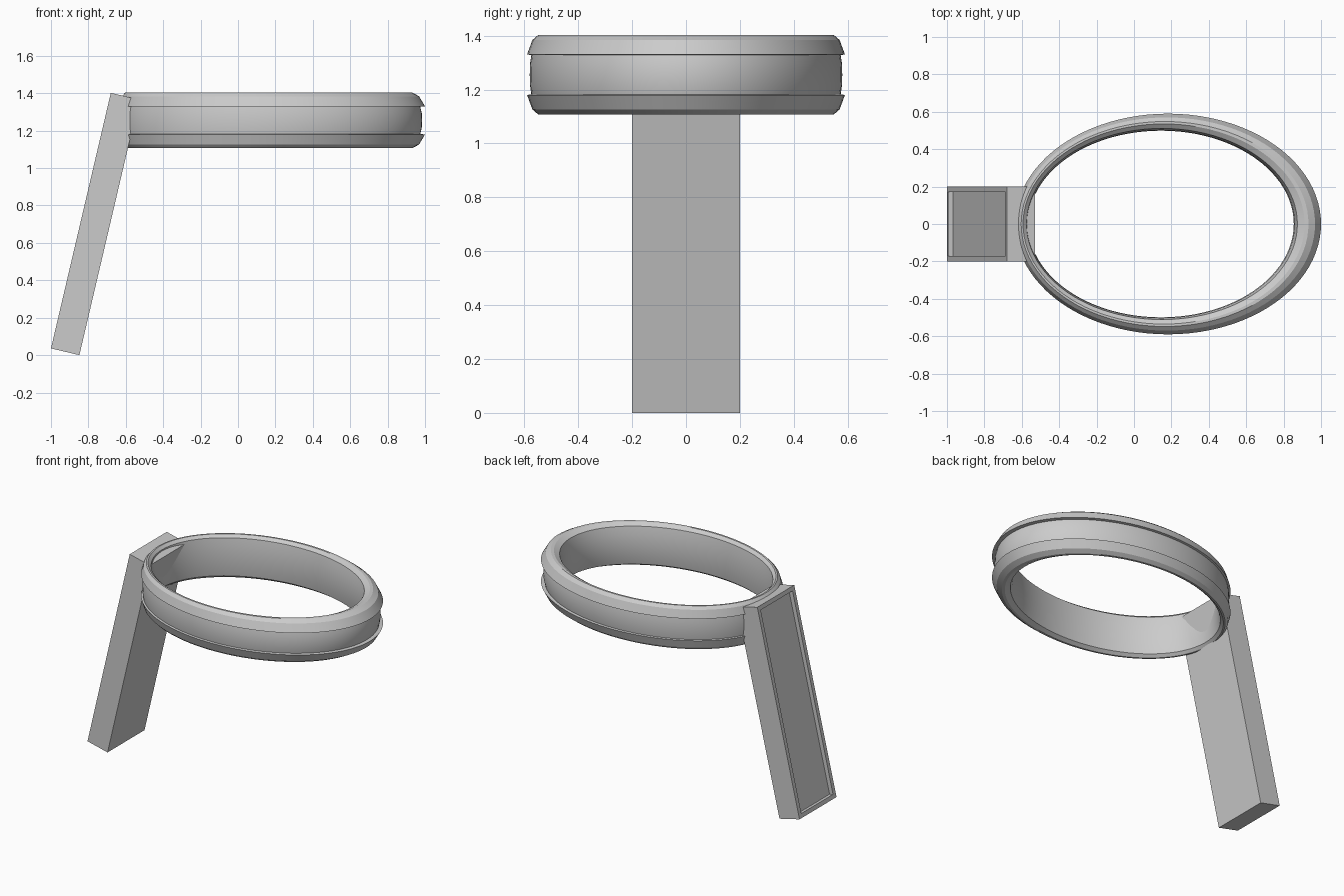
import bpy, bmesh, math
from mathutils import Vector

if "Cube" in bpy.data.objects:
    bpy.data.objects.remove(bpy.data.objects["Cube"])


def finish(name, bm, smooth=False):
    bmesh.ops.recalc_face_normals(bm, faces=bm.faces[:])
    mesh = bpy.data.meshes.new(name)
    bm.to_mesh(mesh)
    bm.free()
    ob = bpy.data.objects.new(name, mesh)
    bpy.context.collection.objects.link(ob)
    if smooth:
        bpy.ops.object.select_all(action='DESELECT')
        bpy.context.view_layer.objects.active = ob
        ob.select_set(True)
        bpy.ops.object.shade_smooth_by_angle(angle=math.radians(25))
    return ob


# Oval band: upper half of the cross-section as (half width in y, z), from outside to inside
MID = 1.255
half = [(0.580, MID), (0.579, 1.295), (0.574, 1.328), (0.590, 1.330), (0.570, 1.384),
        (0.548, 1.403), (0.535, 1.403), (0.511, 1.385), (0.502, 1.33), (0.499, MID)]
profile = half + [(r, 2 * MID - z) for r, z in half[-2:0:-1]]

SEG = 96
bm = bmesh.new()
rings = []
for b, z in profile:
    t = (b - 0.5) / 0.09          # the wall is thicker on the far side than at the handle
    cx, a = 0.145 + 0.037 * t, 0.711 + 0.107 * t
    rings.append([bm.verts.new((cx + a * math.cos(2 * math.pi * i / SEG),
                                b * math.sin(2 * math.pi * i / SEG), z)) for i in range(SEG)])
for k, lower in enumerate(rings):
    upper = rings[(k + 1) % len(rings)]
    for i in range(SEG):
        j = (i + 1) % SEG
        bm.faces.new((lower[i], lower[j], upper[j], upper[i]))
finish("oval_band", bm, True)

# Slanted handle with a shallow recessed panel on its outer face
outer = [Vector((-1.0, 0, 0.036)), Vector((-0.68, 0, 1.402))]
depth = Vector((0.152, 0, -0.036))
bm = bmesh.new()
corners = [outer[0], outer[1], outer[1] + depth, outer[0] + depth]
face = bm.faces.new([bm.verts.new((c.x, -0.2, c.z)) for c in corners])
ext = bmesh.ops.extrude_face_region(bm, geom=[face])
bmesh.ops.translate(bm, vec=(0, 0.4, 0),
                    verts=[v for v in ext["geom"] if isinstance(v, bmesh.types.BMVert)])
bmesh.ops.recalc_face_normals(bm, faces=bm.faces[:])
bm.normal_update()
panel = min(bm.faces, key=lambda f: f.normal.x)
bmesh.ops.inset_region(bm, faces=[panel], thickness=0.04)
bmesh.ops.inset_region(bm, faces=[panel], thickness=0.0001, depth=-0.027)
finish("handle", bm)
